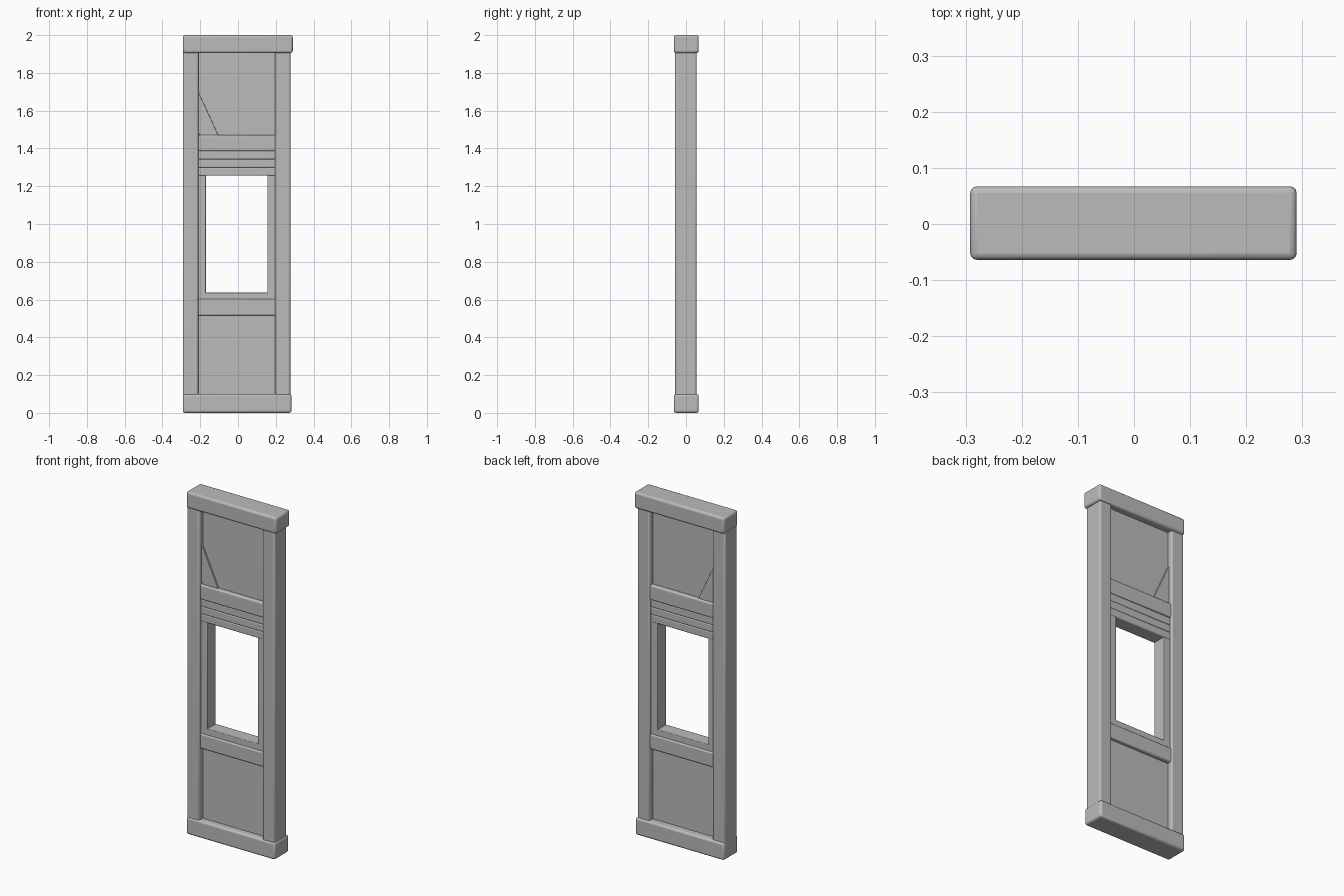
import bpy, bmesh
from mathutils import Vector

cube = bpy.data.objects.get("Cube")
if cube:
    bpy.data.objects.remove(cube, do_unlink=True)

grey = bpy.data.materials.new("plain grey")
grey.use_nodes = True
colour = (0.5, 0.5, 0.5, 1)
grey.diffuse_color = colour
grey.node_tree.nodes["Principled BSDF"].inputs["Base Color"].default_value = colour


def prism(name, outline, y0, y1, bevel):
    """Extrude an x-z outline from y0 to y1 and round its edges."""
    bm = bmesh.new()
    face = bm.faces.new([bm.verts.new((x, y0, z)) for x, z in outline])
    new = bmesh.ops.extrude_face_region(bm, geom=[face])["geom"]
    verts = [v for v in new if isinstance(v, bmesh.types.BMVert)]
    bmesh.ops.translate(bm, verts=verts, vec=Vector((0, y1 - y0, 0)))
    bmesh.ops.recalc_face_normals(bm, faces=bm.faces)
    mesh = bpy.data.meshes.new(name)
    bm.to_mesh(mesh)
    bm.free()
    mesh.materials.append(grey)
    obj = bpy.data.objects.new(name, mesh)
    bpy.context.collection.objects.link(obj)
    if bevel:
        mod = obj.modifiers.new("rounding", "BEVEL")
        mod.width = bevel
        mod.segments = 3
    bpy.ops.object.select_all(action="DESELECT")
    obj.select_set(True)
    bpy.context.view_layer.objects.active = obj
    bpy.ops.object.shade_smooth_by_angle()
    return obj


def block(name, x0, x1, z0, z1, y0, y1, bevel=0.008):
    return prism(name, [(x0, z0), (x1, z0), (x1, z1), (x0, z1)], y0, y1, bevel)


LEFT, RIGHT = -0.21, 0.197      # inner faces of the posts

# Outer frame
block("top_beam", -0.292, 0.29, 1.905, 2.0, -0.064, 0.067, 0.012)
block("bottom_beam", -0.292, 0.283, 0.0, 0.1, -0.064, 0.067, 0.012)
block("right_post", -0.292, LEFT, 0.08, 1.92, -0.058, 0.056, 0.01)
block("left_post", RIGHT, 0.277, 0.08, 1.92, -0.058, 0.056, 0.01)

# Thin infill panels
block("lower_panel", LEFT - 0.02, RIGHT + 0.02, 0.08, 0.55, -0.025, 0.025, 0)
block("upper_panel", LEFT - 0.02, RIGHT + 0.02, 1.42, 1.92, -0.025, 0.025, 0)

# Rails below and above the window
block("lower_rail", LEFT - 0.01, RIGHT + 0.01, 0.515, 0.602, -0.048, 0.048)
block("window_sill", LEFT - 0.01, RIGHT + 0.01, 0.59, 0.637, -0.04, 0.04, 0.004)
block("upper_rail", LEFT - 0.01, RIGHT + 0.01, 1.386, 1.472, -0.048, 0.048)

# Slats stacked over the window
for i in range(3):
    z = 1.256 + i * 0.0435
    block(f"slat_{i + 1}", LEFT - 0.01, RIGHT + 0.01, z, z + 0.0435, -0.042, 0.042, 0.005)

# Window jambs
block("right_jamb", LEFT - 0.01, -0.17, 0.62, 1.27, -0.04, 0.04, 0.004)
block("left_jamb", 0.155, RIGHT + 0.01, 0.62, 1.27, -0.04, 0.04, 0.004)

# Slanted brace in the upper panel corner
prism("corner_brace", [(-0.215, 1.488), (-0.194, 1.46), (-0.1, 1.46), (-0.215, 1.712)],
      -0.035, 0.035, 0.002)
